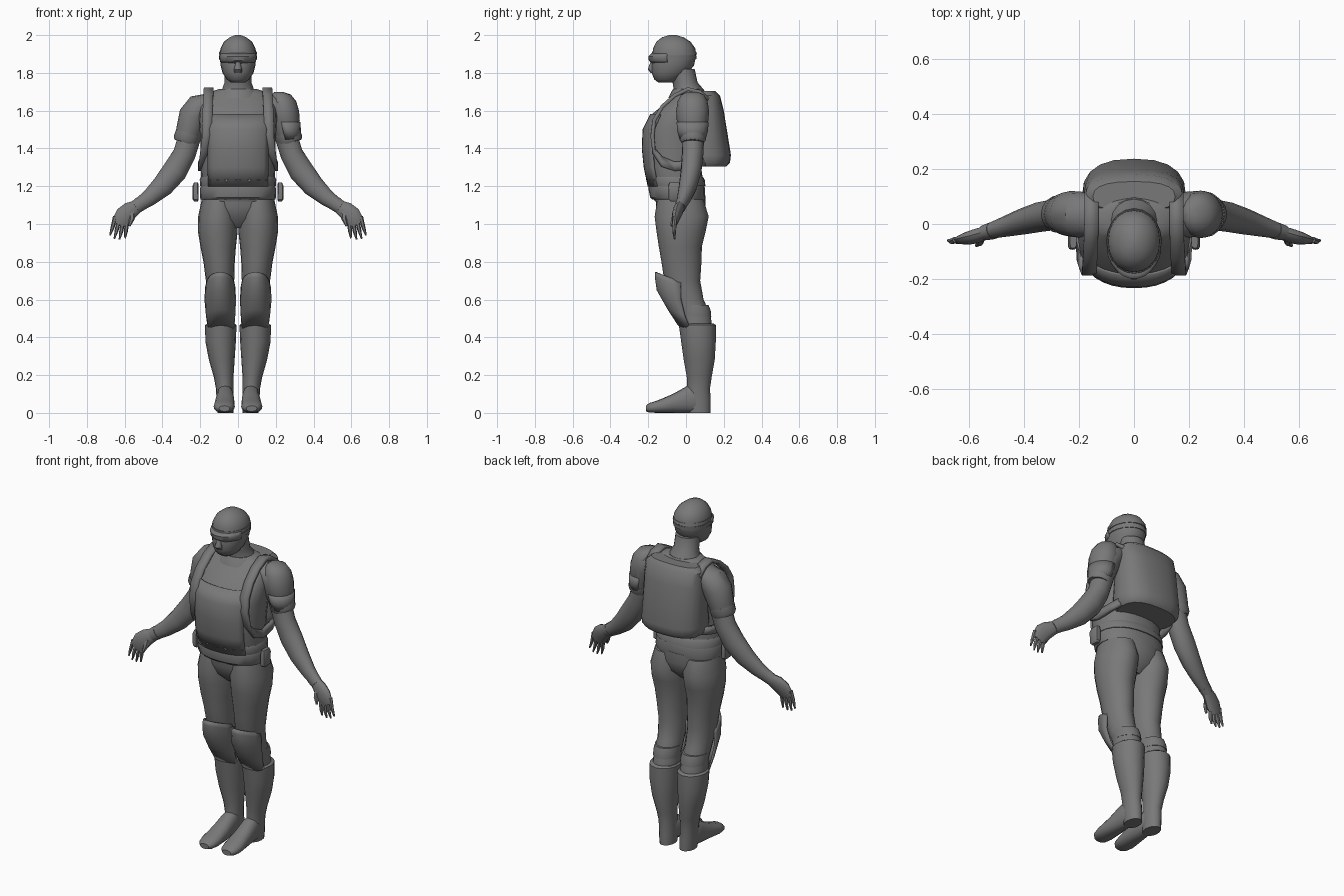
import bpy, bmesh, math
from mathutils import Vector

# One dark grey for the whole figure
dark = bpy.data.materials.new("dark_grey")
dark.diffuse_color = (.19, .19, .19, 1)


def finish(name, bm, mirror=False, solid=0):
    bmesh.ops.recalc_face_normals(bm, faces=bm.faces)
    me = bpy.data.meshes.new(name)
    bm.to_mesh(me)
    bm.free()
    me.materials.append(dark)
    ob = bpy.data.objects.new(name, me)
    bpy.context.collection.objects.link(ob)
    if solid:
        m = ob.modifiers.new("thickness", 'SOLIDIFY')
        m.thickness, m.offset = solid, 0
    if mirror:
        ob.modifiers.new("mirror", 'MIRROR').use_clip = False
    return ob


def loft(name, rings, frame='z', n=16, p=2.0, arc=None, grow=0, mirror=False, solid=0, tilt=0):
    """Skin superellipse rings (x, y, z, r1, r2); arc gives an open shell, tilt drops its back."""
    bm = bmesh.new()
    cs = [Vector(r[:3]) for r in rings]
    loops = []
    for i, r in enumerate(rings):
        if frame == 'z':
            u, v = Vector((1, 0, -tilt * 0)), Vector((0, 1, -tilt))
        elif frame == 'y':
            u, v = Vector((1, 0, 0)), Vector((0, 0, 1))
        else:
            t = (cs[min(i + 1, len(cs) - 1)] - cs[max(i - 1, 0)]).normalized()
            v = Vector((0, 1, 0))
            v = (v - t * v.dot(t)).normalized()
            u = v.cross(t)
        a0, a1 = arc or (0, 360)
        loop = []
        for k in range(n + 1 if arc else n):
            a = math.radians(a0 + (a1 - a0) * k / n)
            c, s = math.cos(a), math.sin(a)
            c = math.copysign(abs(c) ** (2 / p), c) * (r[3] + grow)
            s = math.copysign(abs(s) ** (2 / p), s) * (r[4] + grow)
            drop = Vector((0, 0, tilt * (r[4] + grow)))
            loop.append(bm.verts.new(cs[i] + u * c + v * s - drop))
        loops.append(loop)
    for A, B in zip(loops, loops[1:]):
        for k in range(len(A) - 1 if arc else len(A)):
            j = (k + 1) % len(A)
            bm.faces.new((A[k], A[j], B[j], B[k]))
    if not arc:
        bm.faces.new(loops[0])
        bm.faces.new(loops[-1])
    return finish(name, bm, mirror, solid)


def strap(name, pts, th=0.02):
    """Flat band through points (x, y, z, half width along x, along z)."""
    bm = bmesh.new()
    prev = None
    for x, y, z, wx, wz in pts:
        cur = [bm.verts.new((x + s * wx, y, z + s * wz)) for s in (-1, 1)]
        if prev:
            bm.faces.new((prev[0], prev[1], cur[1], cur[0]))
        prev = cur
    return finish(name, bm, True, th)


# Head, nose and neck
loft("head", [(0, -.105, 1.748, .035, .04), (0, -.098, 1.765, .06, .07), (0, -.085, 1.80, .082, .097),
              (0, -.07, 1.84, .092, .113), (0, -.062, 1.89, .098, .115), (0, -.063, 1.93, .093, .112),
              (0, -.066, 1.965, .074, .09), (0, -.07, 1.988, .045, .058), (0, -.07, 2.0, .015, .02)], p=2.1, n=20)
loft("nose", [(0, -.175, 1.80, .02, .012), (0, -.182, 1.818, .022, .022),
              (0, -.178, 1.84, .016, .018), (0, -.172, 1.87, .012, .012)], n=10)
loft("neck", [(0, .02, 1.67, .105, .09), (0, .015, 1.71, .085, .08), (0, -.005, 1.75, .071, .066),
              (0, -.02, 1.82, .07, .066)])

# Goggles: band round the head, lens bulging in front, cap rim above
loft("goggle_band", [(0, -.063, 1.87, .1, .117), (0, -.063, 1.892, .102, .119)], n=20)
loft("goggle_lens", [(0, -.066, 1.852, .088, .112), (0, -.066, 1.866, .097, .128),
                     (0, -.066, 1.887, .099, .131), (0, -.066, 1.902, .096, .114)], n=14, arc=(-165, -15), solid=.006)
loft("cap_rim", [(0, -.062, 1.898, .101, .12), (0, -.063, 1.912, .099, .117)], n=20)

# Torso with vest layers
torso = [(0, -.035, 1.12, .192, .13), (0, -.05, 1.20, .195, .145), (0, -.068, 1.30, .197, .148),
         (0, -.064, 1.40, .198, .162), (0, -.054, 1.50, .203, .168), (0, -.03, 1.58, .207, .152),
         (0, .008, 1.645, .198, .112), (0, .02, 1.69, .168, .085), (0, .02, 1.715, .1, .065)]
loft("torso", torso, p=2.25, n=24)
loft("vest_panel", torso[1:6], p=2.25, n=10, arc=(-140, -40), grow=.003, solid=.01)
loft("vest_hem", [(0, -.049, 1.2, .2, .152), (0, -.056, 1.235, .203, .155), (0, -.059, 1.25, .196, .148)],
     p=2.25, n=24)
loft("collar", [(0, .005, 1.668, .122, .098), (0, .01, 1.70, .105, .088), (0, .012, 1.715, .09, .08)], n=20)

# Belt, pouches and pelvis
loft("belt", [(0, -.04, 1.13, .197, .138), (0, -.045, 1.14, .201, .145), (0, -.05, 1.19, .2, .15),
              (0, -.05, 1.2, .197, .147)], p=2.25, n=24)
loft("pouch", [(.222, -.06, 1.12, .01, .022), (.224, -.06, 1.13, .016, .032), (.225, -.06, 1.2, .016, .034),
               (.222, -.06, 1.22, .011, .028)], p=4, n=12, mirror=True)
loft("pelvis", [(0, -.03, 1.15, .192, .132), (0, -.027, 1.09, .195, .13), (0, -.025, 1.03, .16, .112),
                (0, -.025, .98, .06, .06)], n=24)

# Backpack: rounded outer side, front half sunk into the torso
loft("backpack", [(0, .1, 1.305, .17, .115), (0, .1, 1.325, .187, .133), (0, .1, 1.365, .19, .138),
                  (0, .1, 1.60, .185, .1), (0, .1, 1.68, .178, .08), (0, .1, 1.705, .15, .055)], p=2.5, n=20)
strap("shoulder_strap", [(.155, .12, 1.66, .026, 0), (.155, .07, 1.70, .026, 0), (.155, .01, 1.714, .026, 0),
                         (.157, -.06, 1.68, .026, 0), (.16, -.125, 1.622, .026, 0), (.163, -.168, 1.55, .026, 0),
                         (.164, -.178, 1.47, .026, -.004), (.173, -.17, 1.39, .022, -.012),
                         (.192, -.13, 1.33, .008, -.024), (.202, -.06, 1.305, 0, -.024),
                         (.195, .03, 1.315, 0, -.022), (.175, .1, 1.33, 0, -.022)])

# Arms and sleeves
loft("sleeve", [(.15, .03, 1.645, .05, .075), (.2, .035, 1.618, .076, .084), (.235, .037, 1.57, .08, .083),
                (.257, .037, 1.50, .07, .074), (.277, .036, 1.43, .061, .06)], 'path', mirror=True)
loft("sleeve_hem", [(.262, .036, 1.48, .069, .072), (.273, .036, 1.445, .07, .069),
                    (.278, .036, 1.43, .062, .06)], 'path', mirror=True)
loft("arm", [(.25, .037, 1.48, .06, .06), (.284, .035, 1.37, .06, .057), (.335, .027, 1.28, .066, .055),
             (.40, .01, 1.2, .058, .048), (.47, -.01, 1.138, .044, .037), (.54, -.03, 1.09, .034, .026)],
     'path', mirror=True)
loft("cuff", [(.515, -.024, 1.108, .039, .032), (.545, -.032, 1.087, .036, .028)], 'path', mirror=True)

# Shoulder armour on one side only
loft("shoulder_pad", [(.215, .035, 1.70, .02, .025), (.228, .035, 1.685, .052, .06), (.236, .035, 1.65, .072, .079),
                      (.243, .035, 1.60, .08, .087), (.25, .035, 1.55, .077, .084), (.257, .035, 1.515, .068, .072)])
loft("shoulder_plate", [(.254, .035, 1.54, .072, .08), (.262, .035, 1.49, .066, .076),
                        (.27, .035, 1.45, .056, .064)], n=10, arc=(-110, 110), solid=.01)

# Hands with four fingers and a thumb
loft("hand", [(.53, -.028, 1.095, .034, .024), (.57, -.042, 1.072, .046, .026), (.60, -.052, 1.045, .051, .023),
              (.618, -.058, 1.015, .046, .017), (.627, -.06, .995, .036, .01)], 'path', n=12, mirror=True)
for i, (bx, bz, tx, tz) in enumerate([(.588, .998, .598, .925), (.609, 1.0, .628, .918),
                                      (.63, 1.01, .655, .922), (.65, 1.025, .678, .94)]):
    loft("finger_%d" % (i + 1), [(bx, -.058, bz + .015, .012, .012), ((bx + tx) / 2, -.063, (bz + tz) / 2, .0105, .011),
                                 (tx, -.06, tz, .004, .005)], 'path', n=6, mirror=True)
loft("thumb", [(.56, -.05, 1.065, .018, .016), (.562, -.068, 1.025, .014, .013), (.575, -.078, .99, .006, .006)],
     'path', n=6, mirror=True)

# Legs, boots and feet
loft("leg", [(.1, -.03, 1.13, .092, .122), (.106, -.023, 1.04, .105, .143), (.107, -.026, .96, .105, .13),
             (.105, -.03, .88, .094, .114), (.1, -.024, .80, .083, .106), (.095, -.02, .70, .075, .095),
             (.091, .008, .60, .069, .085), (.09, .045, .52, .07, .085), (.09, .055, .44, .072, .085)],
     n=20, mirror=True)
loft("boot", [(.09, .06, .472, .074, .088), (.091, .06, .465, .083, .098), (.092, .066, .38, .081, .092),
              (.086, .07, .28, .068, .082), (.076, .07, .19, .052, .066), (.071, .067, .13, .046, .06),
              (.068, .068, .06, .045, .063), (.066, .07, .0, .042, .06)], mirror=True)
loft("foot", [(.066, .12, .045, .02, .04), (.068, .06, .076, .044, .076), (.068, .005, .071, .047, .071),
              (.07, -.07, .05, .052, .05), (.073, -.15, .033, .056, .033), (.073, -.195, .027, .046, .025),
              (.072, -.213, .023, .028, .015)], 'y', p=2.3, mirror=True)

# Knee guards flare away from the thigh, highest at the front
loft("knee_guard", [(.093, 0, .745, .07, .158), (.094, 0, .72, .076, .16), (.094, 0, .65, .08, .15),
                    (.092, .012, .55, .074, .105), (.09, .04, .465, .066, .078)], n=10, arc=(-170, -10),
     mirror=True, solid=.01, tilt=.4)
loft("knee_band", [(.09, .035, .57, .07, .085), (.09, .045, .54, .073, .086), (.09, .05, .51, .071, .084)],
     mirror=True)

# Smooth shading with sharp creases kept
bpy.ops.object.select_all(action='SELECT')
bpy.context.view_layer.objects.active = bpy.data.objects["torso"]
bpy.ops.object.shade_smooth_by_angle(angle=math.radians(38))
